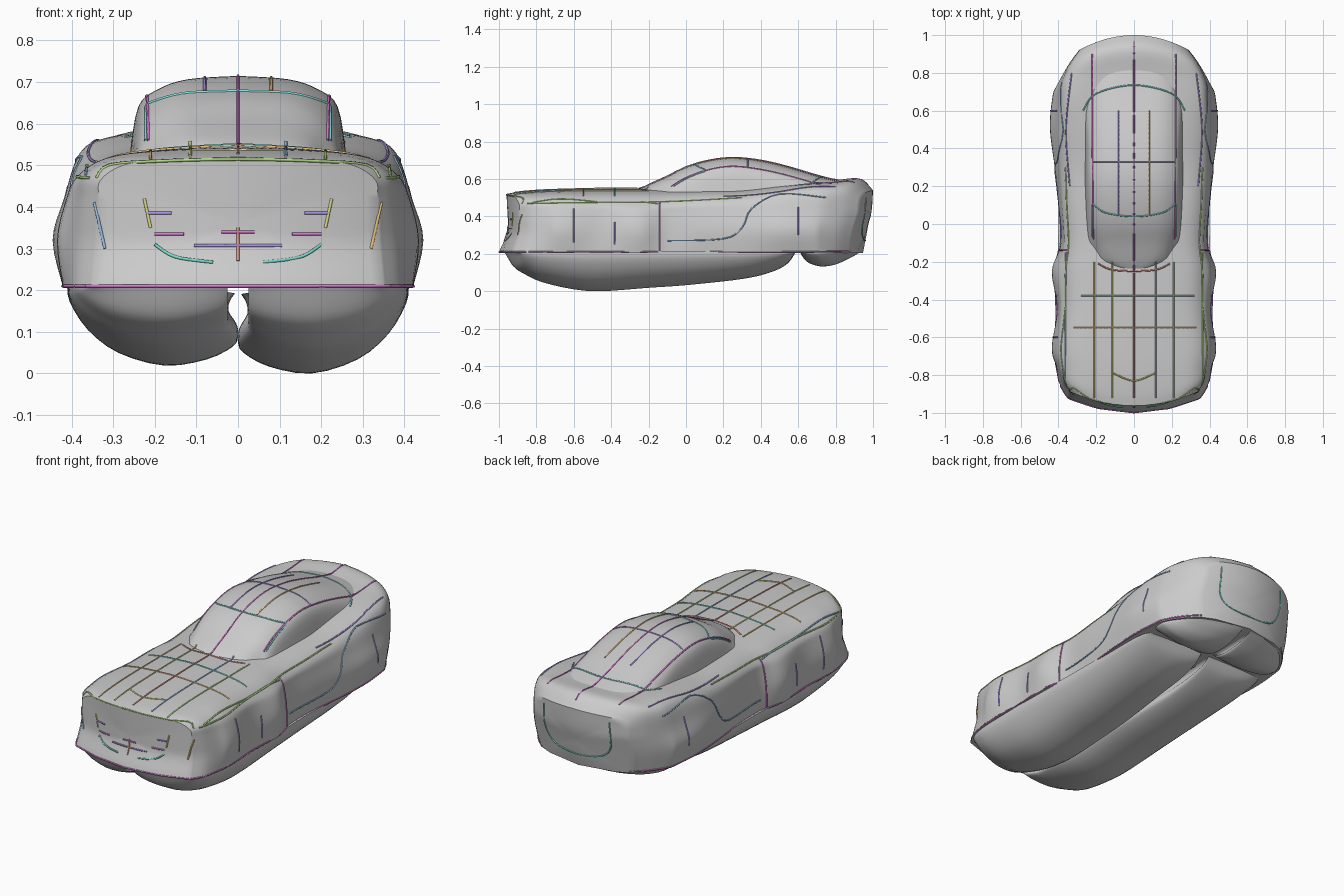
import bpy, bmesh, math
from mathutils import Vector
from mathutils.bvhtree import BVHTree

if "Cube" in bpy.data.objects:
    bpy.data.objects.remove(bpy.data.objects["Cube"])

ALL_V, ALL_F = [], []          # collected surface, used to lay the strips on


def smooth(pts, n):
    """Catmull-Rom through points of any dimension, n steps per span."""
    out, last = [], len(pts) - 1
    for i in range(last):
        p0, p1, p2, p3 = pts[max(i - 1, 0)], pts[i], pts[i + 1], pts[min(i + 2, last)]
        for k in range(n):
            t = k / n
            out.append(tuple(0.5 * (2 * b + (c - a) * t + (2 * a - 5 * b + 4 * c - d) * t * t
                                    + (3 * b - a - 3 * c + d) * t ** 3)
                             for a, b, c, d in zip(p0, p1, p2, p3)))
    return out + [tuple(pts[-1])]


def warp(x, y, z):
    """Bow and lean the nose and tail."""
    e = max(0.0, (abs(y) - 0.7) / 0.3)
    if y < 0:
        y += 0.1 * e * (x / 0.4) ** 2 + 0.04 * e * min(1, max(0, (z - 0.21) / 0.1))
    else:
        y -= 0.15 * e * (x / 0.4) ** 2 + 0.25 * e * max(0, 0.42 - z)
    return (x, y, z)


def loft(name, rings, keep=True):
    n = len(rings[0])
    verts = [warp(*p) for r in rings for p in r]
    faces = [(i * n + j, i * n + (j + 1) % n, (i + 1) * n + (j + 1) % n, (i + 1) * n + j)
             for i in range(len(rings) - 1) for j in range(n)]
    faces += [tuple(range(n)), tuple(range(len(verts) - n, len(verts)))]
    me = bpy.data.meshes.new(name)
    me.from_pydata(verts, [], faces)
    bm = bmesh.new()
    bm.from_mesh(me)
    bmesh.ops.remove_doubles(bm, verts=bm.verts, dist=0.0003)
    bmesh.ops.recalc_face_normals(bm, faces=bm.faces)
    bm.to_mesh(me)
    bm.free()
    ob = bpy.data.objects.new(name, me)
    bpy.context.collection.objects.link(ob)
    bpy.ops.object.select_all(action='DESELECT')
    ob.select_set(True)
    bpy.context.view_layer.objects.active = ob
    bpy.ops.object.shade_smooth_by_angle(angle=math.radians(35))
    if keep:
        off = len(ALL_V)
        ALL_V.extend(verts)
        ALL_F.extend(tuple(i + off for i in f) for f in faces)
    return ob


def mirrored(half, y):
    """Half outline from top centre down -> closed ring."""
    return [(x, y, z) for x, z in half] + [(-x, y, z) for x, z in half[-2:0:-1]]


# main body: y, sill width, bulge width, shoulder width, shoulder z, top z
body = [(-1.0, .35, .34, .33, .49, .52), (-.93, .39, .38, .36, .50, .53), (-.8, .41, .41, .375, .50, .54),
        (-.65, .42, .435, .385, .50, .545), (-.45, .41, .405, .375, .49, .55), (-.25, .42, .435, .375, .49, .55),
        (-.1, .39, .385, .36, .49, .55), (.1, .39, .40, .37, .50, .55), (.3, .41, .42, .38, .51, .55),
        (.5, .42, .445, .385, .535, .57), (.65, .41, .435, .38, .555, .58), (.8, .39, .405, .37, .555, .59),
        (.93, .345, .36, .33, .55, .60), (1.0, .28, .30, .28, .51, .54)]
rings = []
for y, ws, wm, wh, zh, zt in smooth(body, 5):
    half = smooth([(0, zt), (.5 * wh, zt - .2 * (zt - zh)), (.82 * wh, zh + .4 * (zt - zh)),
                   (wh, zh - .025), (.45 * wh + .55 * wm, .42), (wm, .32), (ws, .205)], 4)
    rings.append(mirrored(half + [(.2, .205), (0, .205)], y))


def end_cap(ring, dent):
    return [[(x * f, y + dent * (1 - f), .36 + (z - .36) * f) for x, y, z in ring]
            for f in (.92, .75, .5, .25, .08)]


rings = end_cap(rings[0], .01)[::-1] + rings + end_cap(rings[-1], -.01)
loft("body", rings)

# cabin: y, width, top z
cabin = [(-.245, .11, .545), (-.2, .19, .57), (-.1, .22, .615), (0, .23, .665), (.12, .236, .70),
         (.25, .24, .715), (.4, .24, .70), (.55, .245, .665), (.7, .25, .62), (.8, .24, .595), (.9, .2, .57)]
rings = []
for y, w, zt in smooth(cabin, 4):
    half = smooth([(0, zt), (.5 * w, zt - .008), (.8 * w, zt - .032), (w, max(zt - .075, .515)),
                   (w + .022, .515), (w + .035, .47)], 4)
    rings.append(mirrored(half + [(0, .47)], y))
loft("cabin", rings)

# rounded underside pods, front pair and rear pair: y, outer width, depth
front = [(-.97, .35, .004), (-.93, .38, .08), (-.87, .395, .12), (-.78, .405, .16), (-.6, .41, .2),
         (-.45, .41, .21), (-.2, .405, .192), (0, .40, .178), (.3, .40, .145), (.45, .40, .11),
         (.54, .39, .065), (.585, .37, .004)]
rear = [(.61, .36, .004), (.65, .39, .055), (.73, .39, .078), (.84, .365, .068), (.93, .32, .035), (.98, .28, .004)]
SHAPE = [(1, -.02), (.985, .2), (.88, .55), (.70, .84), (.43, 1), (.18, .92), (.03, .76),
         (0, .64), (.01, .52), (.055, .35), (.05, .2), (.02, .1)]
for label, table in (("front", front), ("rear", rear)):
    for side, word, depth in ((1, "right", 1), (-1, "left", .91)):
        rings = []
        for y, xo, d in smooth(table, 5):
            d = max(d, .003)
            xi = .025 * min(1, max(0, (.19 - d) / .04))      # keeps the centre tunnel open
            rings.append([(side * (xi + (xo - xi) * u), y, .21 - d * depth * v) for u, v in smooth(SHAPE, 3)])
        loft(f"{label}_{word}_pod", rings, keep=False)

# thin coloured strips laid on the surface
TREE = BVHTree.FromPolygons(ALL_V, ALL_F)
VIEWS = {"top": lambda a, b: ((a, b, 2), (0, 0, -1)), "front": lambda a, b: ((a, -2, b), (0, 1, 0)),
         "back": lambda a, b: ((a, 2, b), (0, -1, 0)), "right": lambda a, b: ((2, a, b), (-1, 0, 0)),
         "left": lambda a, b: ((-2, a, b), (1, 0, 0))}
COLORS = {"pink": (.7, .2, .65, 1), "teal": (.2, .7, .6, 1), "cyan": (.25, .75, .75, 1), "blue": (.3, .5, .75, 1),
          "violet": (.4, .3, .75, 1), "orange": (.75, .5, .2, 1), "green": (.45, .7, .25, 1),
          "yellow": (.7, .7, .25, 1), "red": (.75, .3, .25, 1)}
MATS = {}
for key, rgba in COLORS.items():
    MATS[key] = bpy.data.materials.new(key)
    MATS[key].diffuse_color = rgba


def strip(name, view, color, pts):
    path = []
    for a, b in smooth(pts, max(4, 24 // (len(pts) - 1))):
        hit = TREE.ray_cast(*[Vector(v) for v in VIEWS[view](a, b)])[0]
        if hit:
            path.append(hit)
    if len(path) < 2:
        return
    cu = bpy.data.curves.new(name, 'CURVE')
    cu.dimensions = '3D'
    cu.bevel_depth = .004
    cu.bevel_resolution = 1
    cu.use_fill_caps = True
    sp = cu.splines.new('POLY')
    sp.points.add(len(path) - 1)
    for p, h in zip(sp.points, path):
        p.co = (*h, 1)
    cu.materials.append(MATS[color])
    bpy.context.collection.objects.link(bpy.data.objects.new(name, cu))


# centred strips
strip("hood_centre_strip", "top", "red", [(0, -.92), (0, -.26)])
strip("roof_centre_strip", "top", "pink", [(0, -.25), (0, .97)])
strip("hood_cross_strip", "top", "teal", [(-.28, -.38), (.32, -.38)])
strip("hood_front_cross_strip", "top", "orange", [(-.32, -.55), (.33, -.55)])
strip("hood_notch_strip", "top", "yellow", [(-.11, -.79), (0, -.83), (.11, -.79)])
strip("roof_cross_strip", "top", "violet", [(-.22, .33), (.22, .33)])
strip("windscreen_top_strip", "top", "cyan", [(-.22, .11), (-.15, .06), (0, .04), (.15, .06), (.22, .11)])
strip("windscreen_base_strip", "top", "red", [(-.19, -.21), (-.1, -.245), (.1, -.245), (.19, -.21)])
strip("rear_window_strip", "top", "cyan", [(-.27, .6), (-.2, .69), (0, .735), (.2, .69), (.27, .6)])
strip("nose_edge_strip", "front", "green",
      [(-.34, .47), (-.31, .5), (-.2, .51), (0, .515), (.2, .51), (.31, .5), (.34, .47)])
strip("nose_sill_strip", "front", "pink", [(-.39, .21), (0, .21), (.39, .21)])
strip("grille_bar", "front", "violet", [(-.105, .307), (.105, .307)])
strip("grille_upper_bar", "front", "pink", [(-.04, .34), (.04, .34)])
strip("grille_post", "front", "red", [(0, .35), (0, .27)])
strip("tail_panel_strip", "back", "teal",
      [(-.2, .5), (-.2, .36), (-.14, .29), (0, .27), (.14, .29), (.2, .36), (.2, .5)])

# paired strips
for s, word in ((-1, "left"), (1, "right")):
    strip(word + "_hood_strip", "top", "blue" if s > 0 else "yellow", [(s * .115, -.92), (s * .115, -.2)])
    strip(word + "_hood_outer_strip", "top", "orange" if s < 0 else "green", [(s * .21, -.92), (s * .21, -.2)])
    strip(word + "_hood_edge_strip", "top", "green" if s > 0 else "blue", [(s * .365, -.82), (s * .36, -.15)])
    strip(word + "_roof_strip", "top", "orange" if s > 0 else "violet", [(s * .08, .05), (s * .08, .6)])
    strip(word + "_roof_edge_strip", "top", "pink", [(s * .215, -.08), (s * .22, .4), (s * .22, .9)])
    strip(word + "_fender_top_strip", "top", "violet", [(s * .34, .2), (s * .36, .5), (s * .33, .8)])
    strip(word + "_windscreen_strip", "front", "cyan", [(s * .222, .56), (s * .222, .64)])
    strip(word + "_lower_grille_strip", "front", "teal", [(s * .2, .31), (s * .15, .28), (s * .06, .267)])
    strip(word + "_lamp_upper_strip", "front", "violet", [(s * .22, .385), (s * .16, .385)])
    strip(word + "_lamp_lower_strip", "front", "pink", [(s * .2, .335), (s * .13, .335)])
    strip(word + "_lamp_post", "front", "yellow", [(s * .225, .42), (s * .21, .35)])
    strip(word + "_corner_strip", "front", "orange" if s > 0 else "blue", [(s * .345, .41), (s * .32, .3)])
    strip(word + "_sill_strip", word, "pink", [(-.9, .21), (0, .21), (.55, .21), (.88, .215)])
    strip(word + "_door_strip", word, "pink", [(-.14, .21), (-.14, .48)])
    strip(word + "_shoulder_strip", word, "green", [(-.85, .47), (-.5, .475), (-.1, .48), (.3, .5)])
    strip(word + "_fender_strip", word, "blue",
          [(-.1, .27), (.2, .28), (.3, .34), (.35, .44), (.5, .52), (.75, .5)])
    for k, (y, z0, z1) in enumerate([(-.6, .26, .44), (-.38, .25, .37), (.6, .3, .45)]):
        strip(f"{word}_flank_mark_{k + 1}", word, "violet", [(y, z0), (y, z1)])

for m in bpy.data.materials:
    if m.users and not m.is_grease_pencil:
        m.use_nodes = True
        m.node_tree.nodes["Principled BSDF"].inputs["Base Color"].default_value = m.diffuse_color
